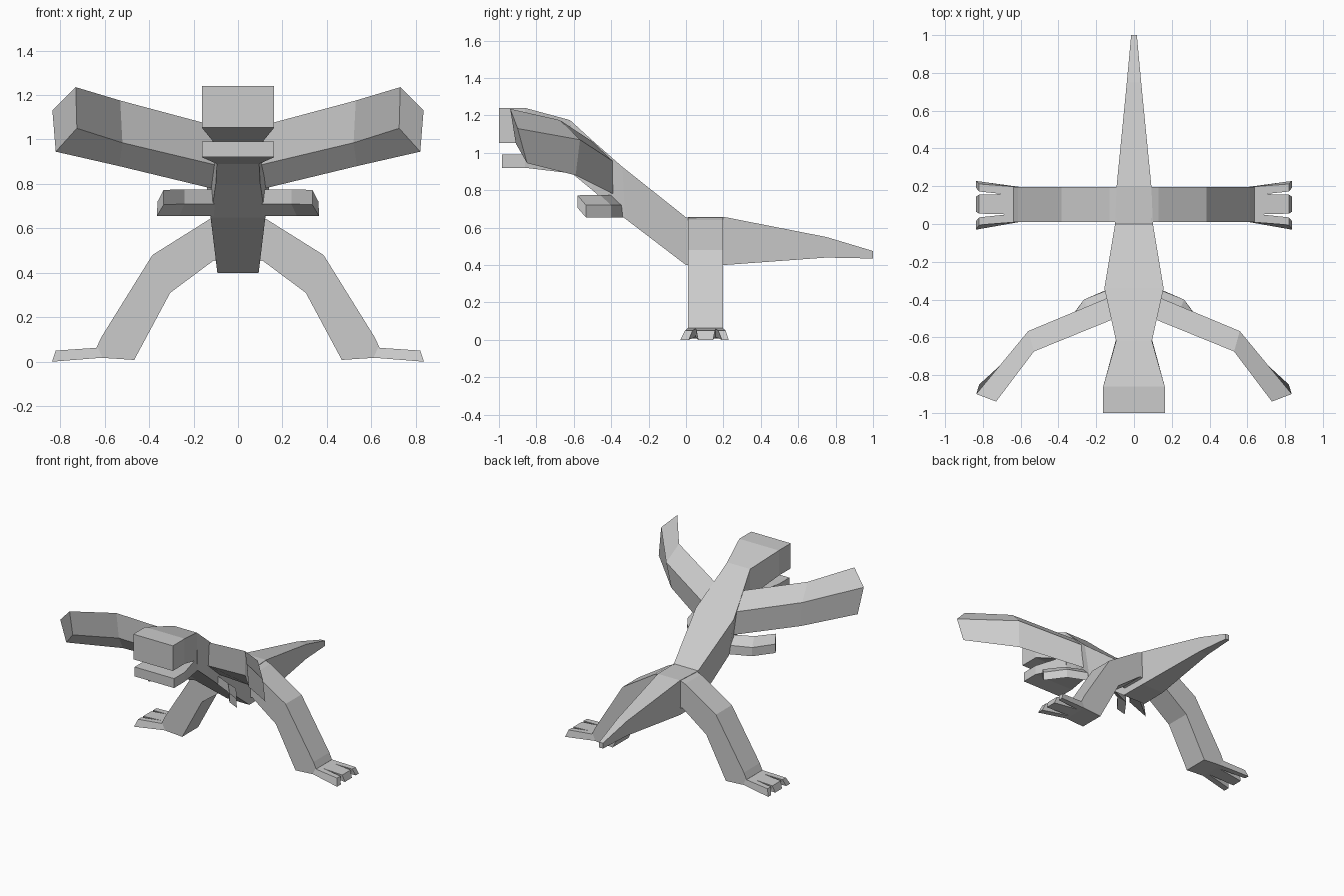
import bpy, bmesh


def loft(name, sections, mirror=False):
    """Skin a list of equal-sized cross-sections, capping both ends."""
    bm = bmesh.new()
    rings = [[bm.verts.new(p) for p in s] for s in sections]
    n = len(rings[0])
    for a, b in zip(rings, rings[1:]):
        for i in range(n):
            j = (i + 1) % n
            bm.faces.new((a[i], a[j], b[j], b[i]))
    bm.faces.new(rings[0])
    bm.faces.new(rings[-1])
    bmesh.ops.recalc_face_normals(bm, faces=bm.faces)
    me = bpy.data.meshes.new(name)
    bm.to_mesh(me)
    bm.free()
    ob = bpy.data.objects.new(name, me)
    bpy.context.collection.objects.link(ob)
    if mirror:
        mod = ob.modifiers.new("mirror", 'MIRROR')
        mod.use_mirror_merge = False
    return ob


def spine(name, rows):
    """Rows: top y, top z, top half width, bottom y, bottom z, bottom half width."""
    loft(name, [[(-tw, ty, tz), (tw, ty, tz), (bw, by, bz), (-bw, by, bz)]
                for ty, tz, tw, by, bz, bw in rows])


# Tail, hips, torso and neck
spine("body", [
    (1.0, .475, .015, 1.0, .435, .015),
    (.75, .55, .038, .75, .44, .036),
    (.2, .658, .092, .2, .40, .09),
    (.0, .655, .10, .0, .40, .093),
    (-.34, .925, .157, -.325, .648, .123),
    (-.505, 1.07, .12, -.50, .80, .10),
    (-.62, 1.175, .095, -.61, .89, .095),
])

# Head with open jaw
spine("upper_head", [
    (-.62, 1.175, .095, -.62, .97, .095),
    (-.86, 1.24, .163, -.86, 1.053, .163),
    (-1.0, 1.24, .163, -1.0, 1.053, .163),
])
spine("lower_jaw", [
    (-.62, .985, .095, -.61, .89, .095),
    (-.86, .99, .163, -.86, .92, .163),
    (-.985, .99, .163, -.985, .92, .163),
])

# Large raised arms: back top, front top, front bottom, back bottom
loft("upper_arm", [
    [(.10, -.375, .945), (.10, -.50, 1.06), (.10, -.50, .885), (.10, -.38, .775)],
    [(.56, -.567, 1.07), (.53, -.675, 1.175), (.52, -.66, .985), (.535, -.59, .88)],
    [(.835, -.90, 1.13), (.73, -.94, 1.235), (.725, -.91, 1.05), (.82, -.85, .945)],
], True)

# Small lower arms
loft("lower_arm", [
    [(.09, -.33, .72), (.09, -.39, .775), (.09, -.39, .71), (.09, -.325, .655)],
    [(.265, -.40, .72), (.24, -.46, .775), (.24, -.46, .71), (.265, -.40, .655)],
    [(.362, -.535, .72), (.335, -.58, .773), (.335, -.58, .706), (.365, -.535, .655)],
], True)

# Legs: outer and inner edge pairs swept down from the hip
leg = [((.09, .656), (.09, .45)), ((.13, .64), (.11, .455)), ((.385, .48), (.305, .31)),
       ((.615, .11), (.467, .008)), ((.637, .063), (.62, .018))]
loft("leg", [[(o[0], .01, o[1]), (o[0], .197, o[1]), (i[0], .197, i[1]), (i[0], .01, i[1])]
             for o, i in leg], True)

# Three toes: root y range, tip top y range, tip bottom y range
toes = [((.01, .055), (-.005, .035), (-.03, .015)),
        ((.05, .16), (.055, .155), (.065, .145)),
        ((.152, .197), (.172, .212), (.192, .228))]
for k, (r, t, b) in enumerate(toes):
    loft("toe_%d" % (k + 1), [
        [(.63, r[0], .063), (.63, r[1], .063), (.61, r[1], .018), (.61, r[0], .018)],
        [(.82, t[0], .05), (.82, t[1], .05), (.837, b[1], 0), (.837, b[0], 0)],
    ], True)
